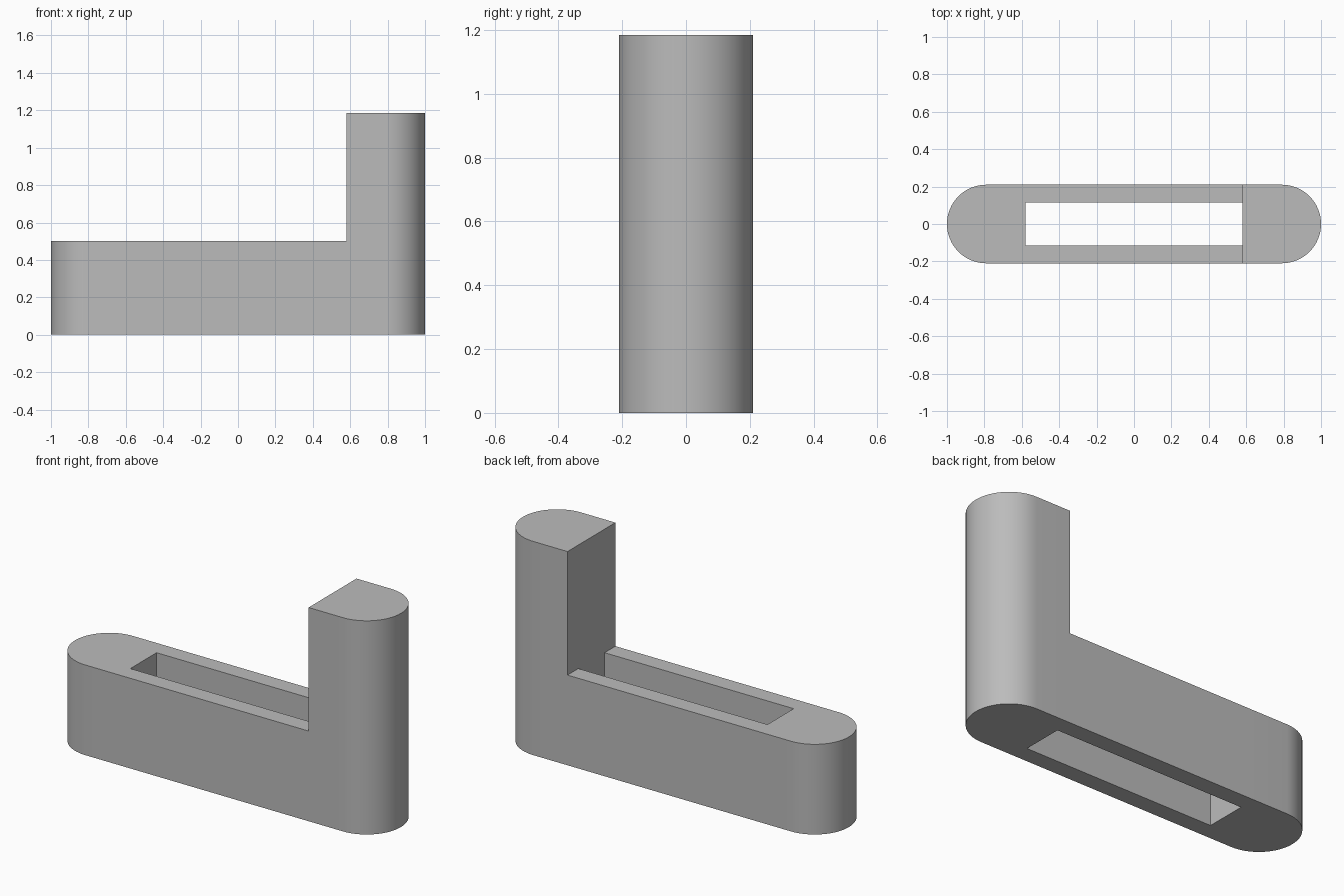
import bpy
import bmesh
from math import cos, sin, pi

cube = bpy.data.objects.get("Cube")
if cube:
    bpy.data.objects.remove(cube, do_unlink=True)

RADIUS = 0.21
ARC_X = 1 - RADIUS        # centre of each rounded end
SLOT_X, SLOT_Y = 0.58, 0.115
BASE_H, POST_H = 0.5, 1.185
SEGMENTS = 32

grey = bpy.data.materials.new("plain_grey")
grey.use_nodes = True
colour = (0.5, 0.5, 0.5, 1)
grey.diffuse_color = colour
grey.node_tree.nodes["Principled BSDF"].inputs["Base Color"].default_value = colour

bm = bmesh.new()


def flat_face(points):
    return bm.faces.new([bm.verts.new((x, y, 0)) for x, y in points])


def raise_faces(faces, height):
    """Extrude faces upward and return the new top faces."""
    result = bmesh.ops.extrude_face_region(bm, geom=faces)["geom"]
    verts = [g for g in result if isinstance(g, bmesh.types.BMVert)]
    bmesh.ops.translate(bm, verts=verts, vec=(0, 0, height))
    return [g for g in result if isinstance(g, bmesh.types.BMFace)]


# Footprint: a rounded end and a rail beside the slot on each side
for side in (-1, 1):
    angles = [-pi / 2 + pi * i / SEGMENTS for i in range(SEGMENTS + 1)]
    arc = [(side * (ARC_X + RADIUS * cos(a)), side * RADIUS * sin(a)) for a in angles]
    inner = [(side * SLOT_X, side * y) for y in (RADIUS, SLOT_Y, -SLOT_Y, -RADIUS)]
    flat_face(arc + inner)
    flat_face([(-side * SLOT_X, side * SLOT_Y), (side * SLOT_X, side * SLOT_Y),
               (side * SLOT_X, side * RADIUS), (-side * SLOT_X, side * RADIUS)])
bmesh.ops.remove_doubles(bm, verts=bm.verts[:], dist=0.0001)
bmesh.ops.recalc_face_normals(bm, faces=bm.faces[:])

# Slotted base, then the upright post over the left end
tops = raise_faces(bm.faces[:], BASE_H)
post = [f for f in tops if f.calc_center_median().x > SLOT_X]
raise_faces(post, POST_H - BASE_H)
bmesh.ops.recalc_face_normals(bm, faces=bm.faces[:])

mesh = bpy.data.meshes.new("slotted_bracket")
bm.to_mesh(mesh)
bm.free()
mesh.materials.append(grey)
bracket = bpy.data.objects.new("slotted_bracket", mesh)
bpy.context.collection.objects.link(bracket)

# Smooth rounded ends with crisp corners
bpy.ops.object.select_all(action='DESELECT')
bracket.select_set(True)
bpy.context.view_layer.objects.active = bracket
bpy.ops.object.shade_smooth_by_angle(angle=pi / 6)
